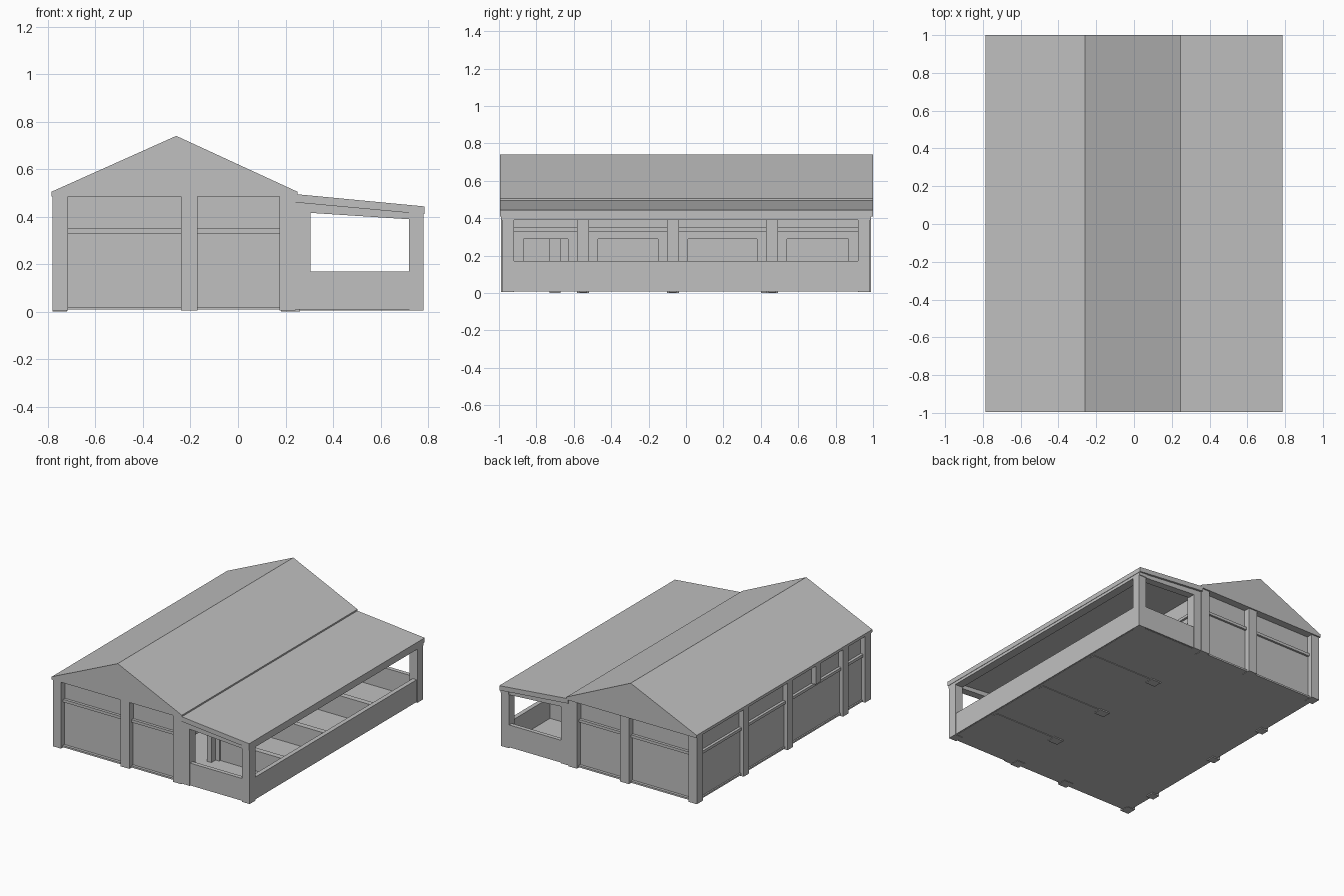
import bpy
import bmesh

if "Cube" in bpy.data.objects:
    bpy.data.objects.remove(bpy.data.objects["Cube"], do_unlink=True)

GREY = 0.53
mat = bpy.data.materials.new("plain grey")
mat.use_nodes = True
mat.diffuse_color = (GREY, GREY, GREY, 1)
mat.node_tree.nodes["Principled BSDF"].inputs["Base Color"].default_value = (GREY, GREY, GREY, 1)


def finish(name, bm):
    bmesh.ops.recalc_face_normals(bm, faces=bm.faces[:])
    mesh = bpy.data.meshes.new(name)
    bm.to_mesh(mesh)
    bm.free()
    mesh.materials.append(mat)
    obj = bpy.data.objects.new(name, mesh)
    bpy.context.collection.objects.link(obj)
    return obj


def box(name, x0, x1, y0, y1, z0, z1):
    bm = bmesh.new()
    bmesh.ops.create_cube(bm, size=1)
    for v in bm.verts:
        v.co = ((x0 + x1) / 2 + v.co.x * (x1 - x0),
                (y0 + y1) / 2 + v.co.y * (y1 - y0),
                (z0 + z1) / 2 + v.co.z * (z1 - z0))
    return finish(name, bm)


def prism(name, profile, y0, y1):
    """Extrude an x-z outline along y."""
    bm = bmesh.new()
    face = bm.faces.new([bm.verts.new((x, y0, z)) for x, z in profile])
    ext = bmesh.ops.extrude_face_region(bm, geom=[face])
    for v in ext["geom"]:
        if isinstance(v, bmesh.types.BMVert):
            v.co.y = y1
    return finish(name, bm)


FLOOR, SILL, BEAM, TOP = 0.02, 0.33, 0.35, 0.485
BAYS = (-0.55, -0.07, 0.46)

# Floor and roofs
box("floor", -0.76, 0.77, -0.97, 0.97, 0.008, FLOOR)
prism("hall_roof", [(-0.785, TOP), (-0.785, 0.505), (-0.26, 0.74), (0.25, 0.505), (0.25, TOP)], -0.995, 1)
prism("porch_roof", [(0.24, 0.46), (0.24, 0.495), (0.785, 0.443), (0.785, 0.41)], -0.995, 1)
box("porch_eave_beam", 0.72, 0.782, -0.99, 0.99, 0.39, 0.42)

# Front and back: pillars, recessed walls, rails and porch ends
for side, name in ((-1, "front"), (1, "back")):
    def end_box(part, x0, x1, inner, outer, z0, z1):
        return box(name + "_" + part, x0, x1, *sorted((side * inner, side * outer)), z0, z1)

    for x0, x1, part in ((-0.78, -0.715, "corner_pillar"), (-0.24, -0.17, "middle_pillar"),
                         (0.175, 0.242, "hall_pillar")):
        end_box(part, x0, x1, 0.92, 0.99, 0.005, TOP)
    end_box("wall", -0.73, 0.2, 0.93, 0.95, 0.012, SILL)
    end_box("window_panel", -0.73, 0.2, 0.93, 0.945, BEAM, TOP)
    end_box("rail", -0.73, 0.2, 0.93, 0.965, SILL, BEAM)
    end_box("porch_inner_pillar", 0.242, 0.305, 0.92, 0.985, 0.008, 0.47)
    end_box("porch_outer_pillar", 0.72, 0.782, 0.92, 0.985, 0.005, 0.42)
    end_box("porch_parapet", 0.3, 0.725, 0.95, 0.98, 0.01, 0.17)
    ring = [(0.242, 0.42), (0.242, 0.49), (0.782, 0.44), (0.782, 0.385)]
    prism(name + "_porch_beam", ring, *sorted((side * 0.93, side * 0.985)))

# Outer long wall of the hall
box("side_wall", -0.75, -0.73, -0.94, 0.94, 0.012, SILL)
box("side_window_panel", -0.745, -0.73, -0.94, 0.94, BEAM, TOP)
box("side_rail", -0.765, -0.73, -0.94, 0.94, SILL, BEAM)
for y in (-0.7, -0.07, 0.43):
    box("side_pillar", -0.78, -0.72, y - 0.03, y + 0.03, 0, TOP)
box("side_mullion", -0.78, -0.73, -0.42, -0.36, BEAM, TOP)

# Inner wall between hall and porch: pillars, beam and framed door openings
box("inner_beam", 0.185, 0.235, -0.95, 0.95, SILL, TOP)
box("inner_rail", 0.18, 0.245, -0.95, 0.95, SILL, BEAM)
for y in BAYS:
    box("inner_pillar", 0.18, 0.26, y - 0.032, y + 0.032, 0, TOP)
    box("porch_divider", 0.25, 0.75, y - 0.02, y + 0.02, 0.004, 0.165)
edges = (-0.95,) + BAYS + (0.95,)
for y0, y1 in zip(edges, edges[1:]):
    for y in (y0 + 0.05, y1 - 0.05):
        box("door_jamb", 0.195, 0.23, y - 0.03, y + 0.03, FLOOR, SILL)
    box("door_head", 0.195, 0.23, y0 + 0.05, y1 - 0.05, 0.29, SILL)

# Long porch parapet
box("porch_side_parapet", 0.745, 0.777, -0.93, 0.93, 0.01, 0.17)
